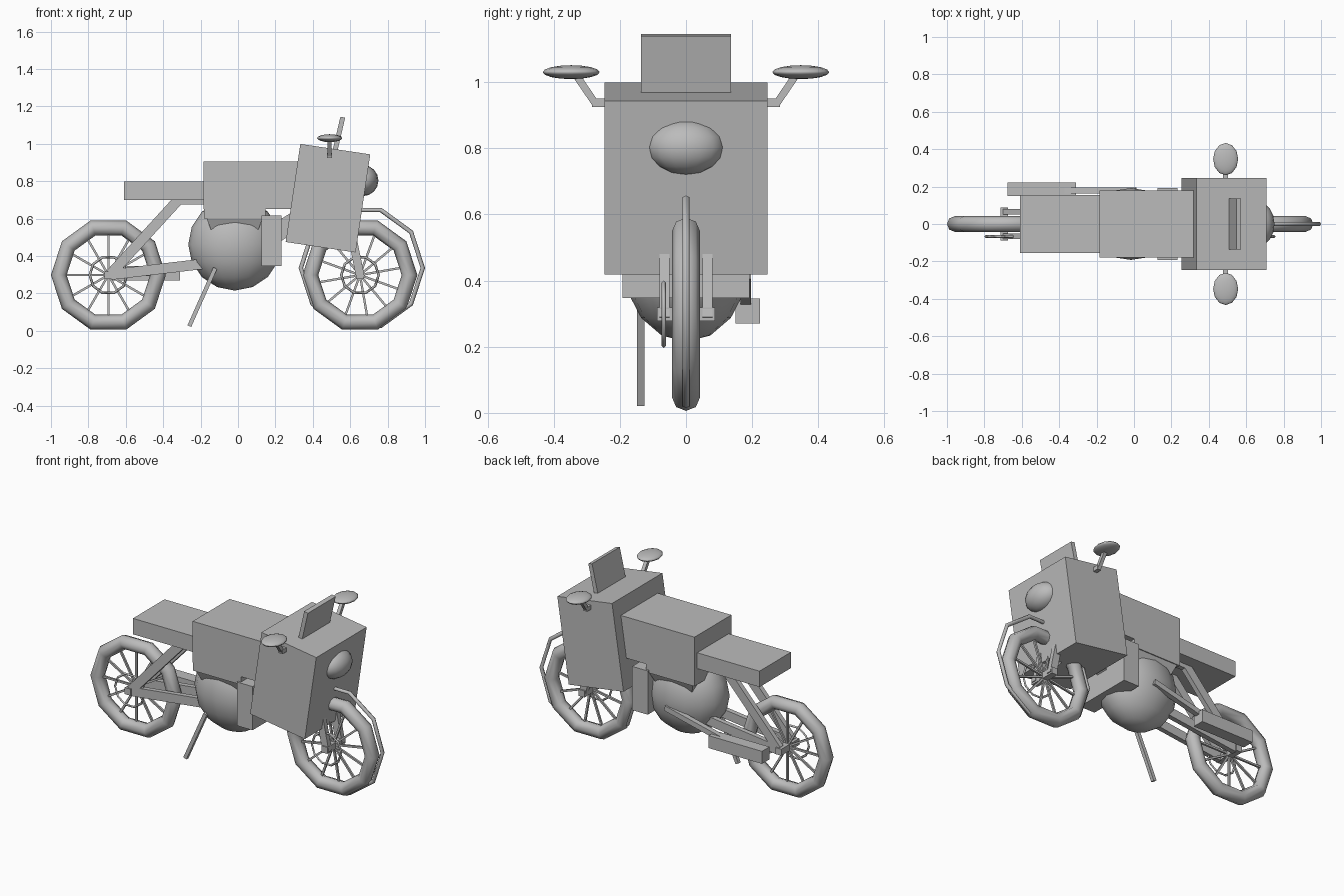
import bpy
from math import pi, sin, cos, radians
from mathutils import Vector

cube = bpy.data.objects.get("Cube")
if cube:
    bpy.data.objects.remove(cube, do_unlink=True)

# One plain grey for the whole machine
GREY = (0.5, 0.5, 0.5, 1)
grey = bpy.data.materials.new("plain_grey")
grey.use_nodes = True
grey.diffuse_color = GREY
grey.node_tree.nodes["Principled BSDF"].inputs["Base Color"].default_value = GREY


def finish(name, smooth=False):
    obj = bpy.context.object
    obj.name = name
    obj.data.materials.append(grey)
    if smooth:
        bpy.ops.object.shade_smooth()
    return obj


def box(name, centre, size, tilt=0):
    bpy.ops.mesh.primitive_cube_add(size=1, location=centre, rotation=(0, radians(tilt), 0))
    bpy.context.object.scale = size
    return finish(name)


def ellipsoid(name, centre, radii, segments=16, rings=8):
    bpy.ops.mesh.primitive_uv_sphere_add(segments=segments, ring_count=rings, location=centre)
    bpy.context.object.scale = radii
    return finish(name, True)


def ring(name, centre, major, minor, sides=8):
    bpy.ops.mesh.primitive_torus_add(location=centre, rotation=(pi / 2, 0, 0),
                                     major_segments=10, minor_segments=sides,
                                     major_radius=major, minor_radius=minor)
    return finish(name, True)


def bar(name, start, end, wide, deep):
    """Square bar between two points."""
    a, b = Vector(start), Vector(end)
    bpy.ops.mesh.primitive_cube_add(size=1, location=(a + b) / 2)
    obj = bpy.context.object
    obj.rotation_mode = 'QUATERNION'
    obj.rotation_quaternion = (b - a).to_track_quat('Z', 'Y')
    obj.scale = (wide, deep, (b - a).length)
    return finish(name)


# Wheels with spokes, axle and a thin ring beside the hub
def wheel(name, x, z, turn):
    ring(name + "_tyre", (x, 0, z), 0.265, 0.042)
    ring(name + "_brake_ring", (x, -0.067, z), 0.1, 0.007, 4)
    bar(name + "_axle", (x, -0.088, z), (x, 0.088, z), 0.04, 0.04)
    for i in range(12):
        a = radians(turn + 30 * i)
        bar(name + "_spoke", (x, 0, z), (x + 0.24 * cos(a), 0, z + 0.24 * sin(a)), 0.012, 0.012)


wheel("rear_wheel", -0.693, 0.298, 0)
wheel("front_wheel", 0.652, 0.298, 10)
ring("front_fender", (0.662, 0, 0.336), 0.326, 0.012, 6)

# Seat, tank and the tapered tray under the tank
box("seat", (-0.38, 0, 0.749), (0.46, 0.308, 0.098))
box("fuel_tank", (0.108, 0, 0.777), (0.584, 0.36, 0.254))
box("tank_base", (-0.018, 0, 0.628), (0.33, 0.36, 0.056))
tray = box("tank_tray", (-0.018, 0, 0.572), (0.3, 0.35, 0.06))
for v in tray.data.vertices:
    if v.co.z < 0:
        v.co.x *= 0.85
        v.co.y *= 0.85

# Engine and radiator
ellipsoid("engine", (-0.017, 0, 0.462), (0.249, 0.192, 0.247))
box("radiator", (0.18, 0, 0.482), (0.107, 0.385, 0.27))
bar("neck", (0.2, 0, 0.52), (0.36, 0, 0.62), 0.08, 0.1)

# Fairing, windscreen and headlight
box("fairing", (0.481, 0, 0.709), (0.378, 0.492, 0.53), 8.5)
box("windscreen", (0.532, 0, 1.02), (0.026, 0.271, 0.25), 13)
ellipsoid("headlight", (0.668, 0, 0.803), (0.083, 0.116, 0.083))

# Handlebar and mirrors
bar("handlebar", (0.49, -0.284, 0.937), (0.49, 0.284, 0.937), 0.026, 0.026)
for side, label in ((1, "left"), (-1, "right")):
    bar(label + "_mirror_stem", (0.49, side * 0.275, 0.937), (0.49, side * 0.335, 1.025), 0.022, 0.022)
    ellipsoid(label + "_mirror", (0.49, side * 0.347, 1.03), (0.067, 0.086, 0.021), 12, 8)

    # Paired forks, swingarms and frame struts
    y = side * 0.065
    bar(label + "_fork", (0.655, y, 0.285), (0.56, y, 0.75), 0.03, 0.045)
    bar(label + "_swingarm", (-0.68, y, 0.3), (-0.1, y, 0.368), 0.03, 0.055)
    bar(label + "_frame_strut", (-0.68, y, 0.305), (-0.31, y, 0.71), 0.03, 0.055)
    bar(label + "_seat_rail", (-0.34, y, 0.69), (-0.15, y, 0.69), 0.03, 0.03)

# Exhaust on the far side, side stand on the near side
box("muffler", (-0.493, 0.186, 0.308), (0.365, 0.074, 0.077))
bar("exhaust_pipe", (-0.5, 0.18, 0.3), (0.01, 0.18, 0.42), 0.032, 0.032)
bar("side_stand", (-0.122, -0.137, 0.335), (-0.26, -0.137, 0.025), 0.022, 0.022)
